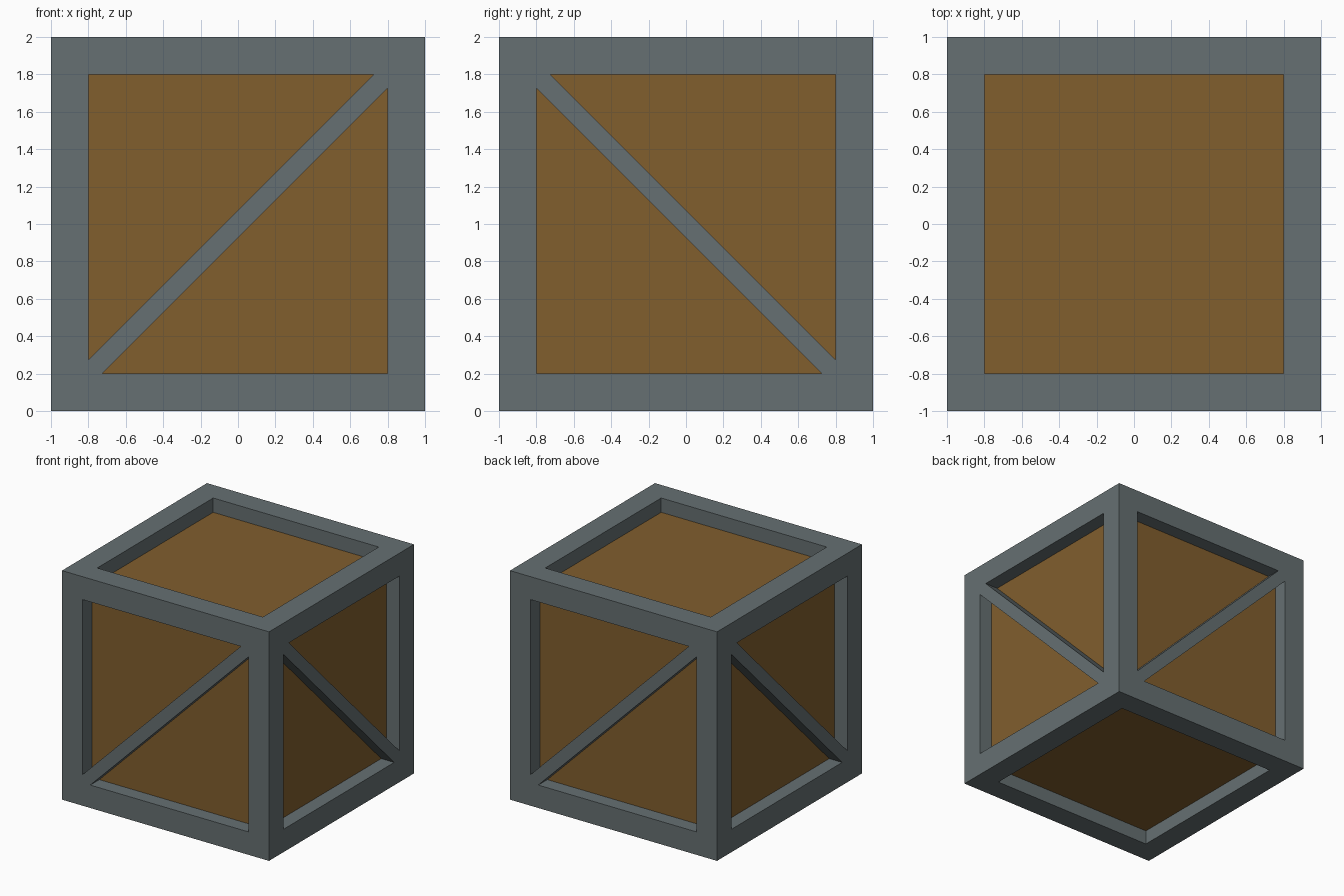
import bpy, bmesh
from mathutils import Vector, Matrix

if "Cube" in bpy.data.objects:
    bpy.data.objects.remove(bpy.data.objects["Cube"])

BEAM, DEPTH, GAP = 0.2, 0.125, 0.073   # frame width, recess, brace half-width along edges
CENTRE = Vector((0, 0, 1))


def colour(name, rgb):
    m = bpy.data.materials.new(name)
    m.diffuse_color = (*rgb, 1)
    m.use_nodes = True
    m.node_tree.nodes["Principled BSDF"].inputs["Base Color"].default_value = m.diffuse_color
    return m


def make(name, bm, mat):
    me = bpy.data.meshes.new(name)
    bm.to_mesh(me)
    bm.free()
    me.materials.append(mat)
    ob = bpy.data.objects.new(name, me)
    bpy.context.collection.objects.link(ob)


metal = colour("frame_grey", (0.133, 0.162, 0.168))
wood = colour("panel_brown", (0.22, 0.112, 0.027))

# Frame: every cube side inset to leave a border
bm = bmesh.new()
bmesh.ops.create_cube(bm, size=2, matrix=Matrix.Translation(CENTRE))
openings = list(bm.faces)
bmesh.ops.inset_individual(bm, faces=openings, thickness=BEAM, use_even_offset=True)

# Diagonal braces: cut two parallel lines across each upright opening
panes = []
for f in openings:
    n = f.normal.copy()
    if abs(n.z) > 0.5:
        panes.append(f)
        continue
    right = Vector((0, 0, 1)).cross(n)
    # front and back rise to the right, the other sides rise to the left
    slope = 1 if abs(n.y) > 0.5 else -1
    across = (Vector((0, 0, 1)) - right * slope).normalized()
    mid = f.calc_center_median()
    parts = [f]
    for s in (-1, 1):
        geom = parts + list({e for p in parts for e in p.edges}) + list({v for p in parts for v in p.verts})
        cut = bmesh.ops.bisect_plane(bm, geom=geom, dist=1e-5, plane_no=across,
                                     plane_co=mid + across * s * GAP / 2 ** 0.5)
        parts = [g for g in cut["geom"] if isinstance(g, bmesh.types.BMFace)]
    panes += [p for p in parts if abs((p.calc_center_median() - mid).dot(across)) > 0.2]

# Sink the openings inward and leave them open for the panels
normals = [p.normal.copy() for p in panes]
sunk = []
for p, n in zip(panes, normals):
    new = bmesh.ops.extrude_discrete_faces(bm, faces=[p])["faces"]
    bmesh.ops.translate(bm, verts=list(new[0].verts), vec=-n * DEPTH)
    sunk += new
bmesh.ops.delete(bm, geom=sunk, context='FACES_ONLY')
make("crate_frame", bm, metal)

# Wooden inner box forming all six panels
bm = bmesh.new()
bmesh.ops.create_cube(bm, size=2 - 2 * DEPTH, matrix=Matrix.Translation(CENTRE))
make("inner_panels", bm, wood)
